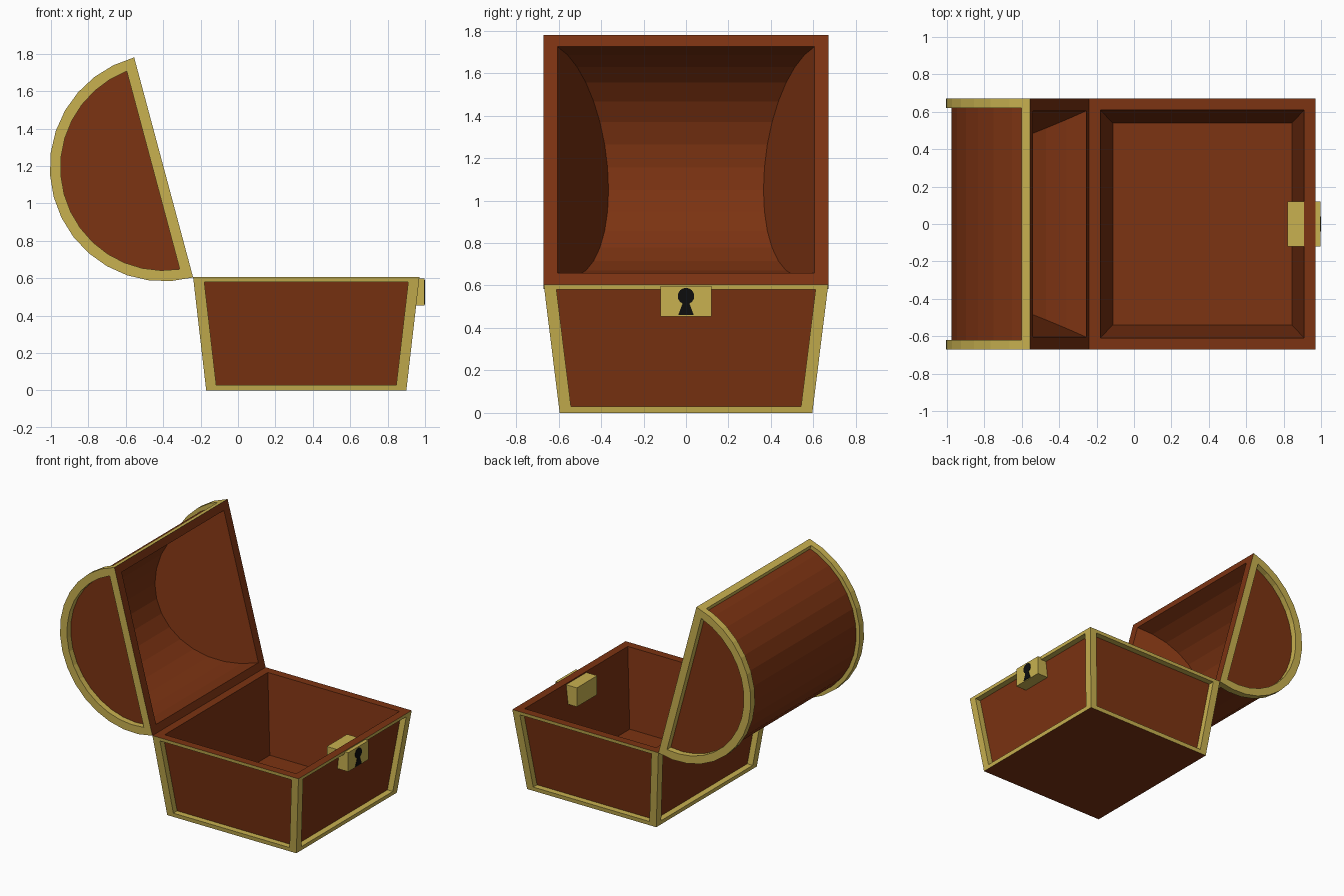
import bpy, bmesh, math
from mathutils import Vector

if "Cube" in bpy.data.objects:
    bpy.data.objects.remove(bpy.data.objects["Cube"])


def material(name, rgb):
    m = bpy.data.materials.new(name)
    m.diffuse_color = (*rgb, 1)
    m.use_nodes = True
    m.node_tree.nodes["Principled BSDF"].inputs["Base Color"].default_value = m.diffuse_color
    return m


MATS = [material("brown_wood", (0.20, 0.033, 0.006)),
        material("gold_trim", (0.58, 0.44, 0.08)),
        material("black", (0.004, 0.004, 0.004))]
WOOD, GOLD, BLACK = range(3)


def face(bm, pts, mat):
    f = bm.faces.new([bm.verts.new(p) for p in pts])
    f.material_index = mat


def bridge(bm, a, b, mat, closed=True):
    n = len(a)
    for i in range(n if closed else n - 1):
        j = (i + 1) % n
        face(bm, (a[i], a[j], b[j], b[i]), mat)


def recess(bm, outer, inner, push):
    """Gold frame around a sunken wooden panel."""
    sunk = [p + push for p in inner]
    bridge(bm, outer, inner, GOLD)
    bridge(bm, inner, sunk, GOLD)
    face(bm, sunk, WOOD)


def finish(bm, name):
    bmesh.ops.remove_doubles(bm, verts=bm.verts, dist=1e-5)
    bmesh.ops.recalc_face_normals(bm, faces=bm.faces)
    me = bpy.data.meshes.new(name)
    bm.to_mesh(me)
    bm.free()
    for m in MATS:
        me.materials.append(m)
    ob = bpy.data.objects.new(name, me)
    bpy.context.collection.objects.link(ob)
    return ob


DEPTH = 0.045   # panel recess
CX = 0.365      # box centre in x
H = 0.605       # box height


def half(z):
    return 0.535 + 0.07 * z / H, 0.595 + 0.075 * z / H


def rect(z, inset=0.0):
    hx, hy = half(z)
    hx, hy = hx - inset, hy - inset
    return [Vector((CX + sx * hx, sy * hy, z))
            for sx, sy in ((-1, -1), (1, -1), (1, 1), (-1, 1))]


# Box: tapered shell with cavity and four framed panels
bm = bmesh.new()
bot, top = rect(0), rect(H)
rim, floor = rect(H, 0.06), rect(0.03, 0.06)
face(bm, bot, WOOD)
bridge(bm, top, rim, WOOD)
bridge(bm, rim, floor, WOOD)
face(bm, floor, WOOD)
for i in range(4):
    j = (i + 1) % 4
    along = (top[j] - top[i]).normalized()
    lo, hi = rect(0.03), rect(0.58)
    inner = [lo[i] + along * 0.057, lo[j] - along * 0.057,
             hi[j] - along * 0.057, hi[i] + along * 0.057]
    inward = Vector((0, 0, 1)).cross(along)
    recess(bm, [bot[i], bot[j], top[j], top[i]], inner, inward * DEPTH)
finish(bm, "chest_box")

# Lid: half barrel, tilted open 15 degrees past vertical
TILT = math.radians(15)
U = Vector((-math.sin(TILT), 0, math.cos(TILT)))
N = Vector((-math.cos(TILT), 0, -math.sin(TILT)))
C = Vector((-0.3975, 0, 1.192))
R, RI, SEG = 0.609, 0.551, 16
HY, BAND = 0.67, 0.62


def place(p, y):
    return C + U * p[0] + N * p[1] + Vector((0, y, 0))


def arc(r, start=0.0):
    angs = [start + (math.pi - 2 * start) * k / SEG for k in range(SEG + 1)]
    return [(r * math.cos(a), r * math.sin(a)) for a in angs]


big, small = arc(R), arc(R - 0.03)
t = 0.05 / big[1][1]


def strip(pts):
    """Point on the first segment where the edge trim stops, and its mirror."""
    u = pts[0][0] + (pts[1][0] - pts[0][0]) * t
    return (u, 0.05), (-u, 0.05)


q, s = strip(big), strip(small)
raised = [big[0], q[0], q[0], *big[1:-1], q[1], q[1], big[-1]]
sunken = [big[0], q[0], s[0], *small[1:-1], s[1], q[1], big[-1]]

bm = bmesh.new()
# Curved outside, gold bands at both ends and along both edges
for sy in (-1, 1):
    a = [place(p, sy * HY) for p in raised]
    b = [place(p, sy * BAND) for p in raised]
    c = [place(p, sy * BAND) for p in sunken]
    bridge(bm, a, b, GOLD, False)
    bridge(bm, b, c, GOLD, False)
    # Framed end panel
    recess(bm, [place(p, sy * HY) for p in big],
           [place(p, sy * HY) for p in arc(RI, math.radians(6))],
           Vector((0, -sy * DEPTH, 0)))
lo = [place(p, -BAND) for p in sunken]
hi = [place(p, BAND) for p in sunken]
for a, b, mat in ((0, 3, GOLD), (2, len(lo) - 2, WOOD), (len(lo) - 3, len(lo), GOLD)):
    bridge(bm, lo[a:b], hi[a:b], mat, False)
# Rim and hollow with slanted end walls
outer = [place((u * R, 0), y * HY) for u, y in ((1, -1), (-1, -1), (-1, 1), (1, 1))]
inner = [place((u * RI, 0), y * 0.605) for u, y in ((1, -1), (-1, -1), (-1, 1), (1, 1))]
bridge(bm, outer, inner, WOOD)
ends = [[place(p, sy * (0.605 - 0.436 * p[1])) for p in arc(RI)] for sy in (-1, 1)]
bridge(bm, ends[0], ends[1], WOOD, False)
for e in ends:
    face(bm, e, WOOD)
finish(bm, "chest_lid")

# Lock block running through the front wall
bm = bmesh.new()
sq = [(-0.12, 0.455), (0.12, 0.455), (0.12, 0.597), (-0.12, 0.597)]
back = [Vector((0.82, y, z)) for y, z in sq]
front = [Vector((0.997, y, z)) for y, z in sq]
bridge(bm, back, front, GOLD)
face(bm, back, GOLD)
face(bm, front, GOLD)
finish(bm, "lock")

# Keyhole: round head over a flared slot
bm = bmesh.new()
hole = [(-0.037, 0.46), (0.037, 0.46)]
for k in range(15):
    a = math.radians(-65 + 310 * k / 14)
    hole.append((0.039 * math.cos(a), 0.55 + 0.039 * math.sin(a)))
back = [Vector((0.99, y, z)) for y, z in hole]
front = [Vector((1.0, y, z)) for y, z in hole]
bridge(bm, back, front, BLACK)
face(bm, back, BLACK)
face(bm, front, BLACK)
finish(bm, "keyhole")
